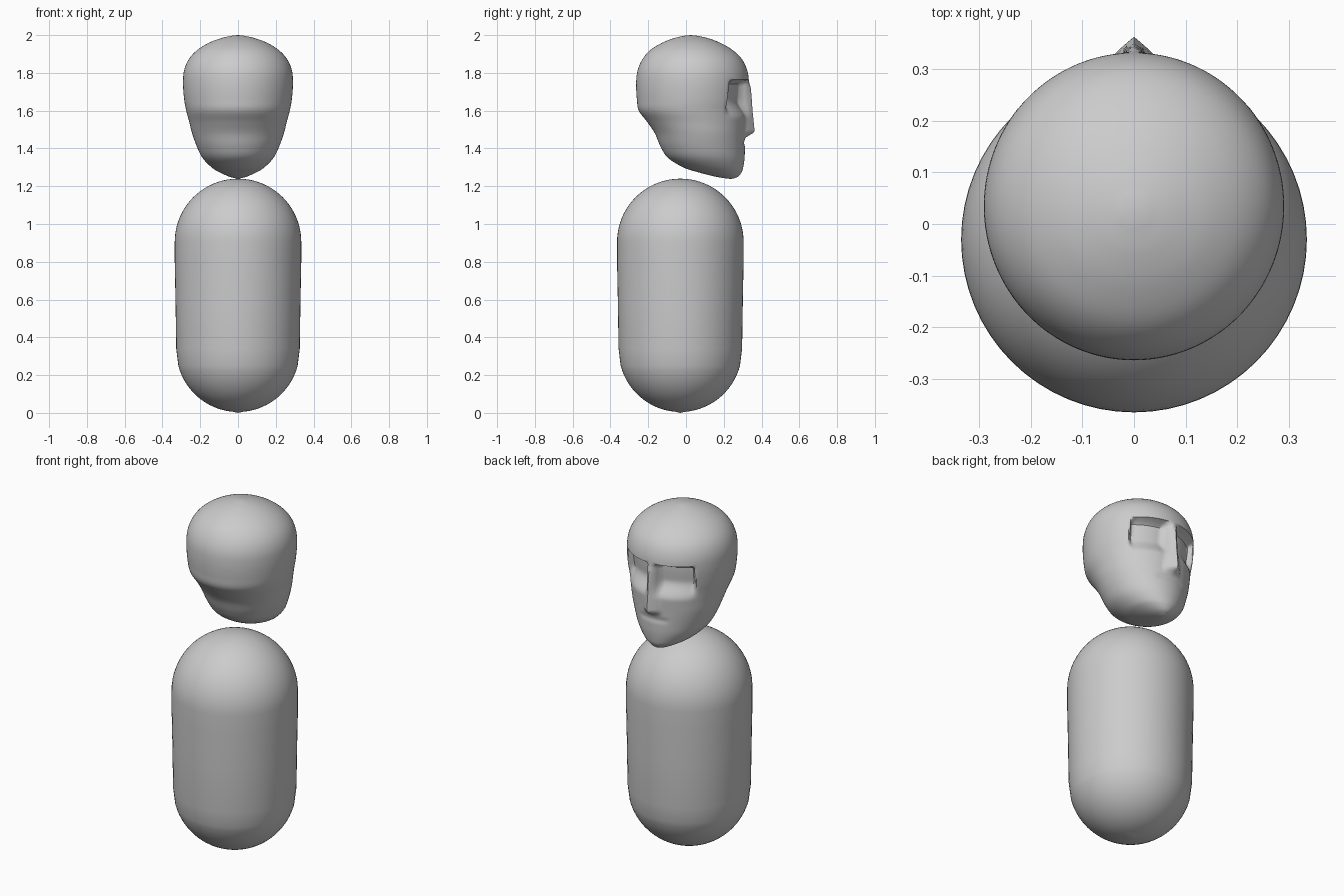
import bpy, bmesh, math

if "Cube" in bpy.data.objects:
    bpy.data.objects.remove(bpy.data.objects["Cube"])

clay = bpy.data.materials.new("clay grey")
clay.diffuse_color = (0.6, 0.6, 0.6, 1)
clay.use_nodes = True
clay.node_tree.nodes["Principled BSDF"].inputs["Base Color"].default_value = clay.diffuse_color


def clamp01(t):
    return max(0.0, min(1.0, t))


def step(a, b, v):
    t = clamp01((v - a) / (b - a))
    return t * t * (3 - 2 * t)


def loft(name, rings, bottom, top, angle):
    """Skin a stack of equal-length rings and close it with two poles."""
    bm = bmesh.new()
    loops = [[bm.verts.new(p) for p in ring] for ring in rings]
    n = len(loops[0])
    for lo, hi in zip(loops, loops[1:]):
        for i in range(n):
            j = (i + 1) % n
            bm.faces.new((lo[i], lo[j], hi[j], hi[i]))
    b, t = bm.verts.new(bottom), bm.verts.new(top)
    for i in range(n):
        j = (i + 1) % n
        bm.faces.new((b, loops[0][j], loops[0][i]))
        bm.faces.new((t, loops[-1][i], loops[-1][j]))
    mesh = bpy.data.meshes.new(name)
    bm.to_mesh(mesh)
    bm.free()
    ob = bpy.data.objects.new(name, mesh)
    bpy.context.collection.objects.link(ob)
    mesh.materials.append(clay)
    bpy.ops.object.select_all(action='DESELECT')
    ob.select_set(True)
    bpy.context.view_layer.objects.active = ob
    bpy.ops.object.shade_smooth_by_angle(angle=math.radians(angle))
    return ob


# Body: slightly tapered capsule
CY = -0.03
profile = []
for k in range(1, 17):
    a = math.radians(75) * k / 16
    profile.append((0.327 * math.sin(a), 0.335 - 0.33 * math.cos(a)))
profile += [(0.327, 0.34), (0.331, 0.6), (0.335, 0.8)]
for k in range(0, 20):
    a = math.radians(90) * k / 20
    profile.append((0.335 * math.cos(a), 0.905 + 0.335 * math.sin(a)))
N = 64
rings = [[(r * math.cos(2 * math.pi * i / N), CY + r * math.sin(2 * math.pi * i / N), z)
          for i in range(N)] for r, z in profile]
loft("body", rings, (0, CY, 0.0), (0, CY, 1.24), 40)

# Head outline: height, back y, front y, half width
outline = [
    (1.24, 0.22, 0.25, 0.008), (1.252, 0.15, 0.277, 0.05), (1.275, 0.06, 0.295, 0.10),
    (1.30, -0.015, 0.303, 0.14), (1.35, -0.095, 0.31, 0.188), (1.41, -0.135, 0.312, 0.218),
    (1.48, -0.165, 0.314, 0.243), (1.54, -0.205, 0.318, 0.258), (1.60, -0.25, 0.322, 0.274),
    (1.66, -0.26, 0.328, 0.285), (1.74, -0.264, 0.333, 0.291), (1.81, -0.257, 0.325, 0.286),
    (1.87, -0.232, 0.298, 0.262), (1.92, -0.19, 0.248, 0.217), (1.96, -0.125, 0.18, 0.153),
    (1.985, -0.06, 0.112, 0.085), (1.997, -0.005, 0.055, 0.03)]


def spline(pts, sub):
    out = []
    for i in range(len(pts) - 1):
        p0, p1, p2, p3 = (pts[max(0, min(len(pts) - 1, i + d))] for d in (-1, 0, 1, 2))
        for s in range(sub):
            t = s / sub
            out.append([0.5 * (2 * b + (c - a) * t + (2 * a - 5 * b + 4 * c - d) * t * t
                               + (3 * b - a - 3 * c + d) * t ** 3)
                        for a, b, c, d in zip(p0, p1, p2, p3)])
    return out + [list(pts[-1])]


def face_point(x, y, z):
    """Push the eye sockets in and pull the nose out on the +y side."""
    if y < 0.08:
        return (x, y, z)
    ax = abs(x)
    # socket: hard brow shelf above, gentle ramp onto the cheek below
    wide = step(0.012, 0.05, ax) * (1 - step(0.185, 0.225, ax))
    tall = step(1.555, 1.66, z) * (1 - step(1.745, 1.765, z))
    y -= 0.055 * wide * tall
    # nose: triangular ridge that widens to the tip, cut under at the base
    t = clamp01((1.75 - z) / 0.255)
    high = 0.005 + 0.043 * t
    half = 0.02 + 0.04 * t
    under = step(1.452, 1.49, z) * (1 - step(1.72, 1.77, z))
    y += high * under * max(0.0, 1 - ax / half)
    # shallow mouth line
    y -= 0.006 * math.exp(-((z - 1.43) / 0.012) ** 2) * (1 - step(0.06, 0.11, ax))
    return (x, y, z)


M = 128
rings = []
for z, back, front, half in spline(outline, 6):
    cy, ry = (back + front) / 2, (front - back) / 2
    ring = []
    for i in range(M):
        a = 2 * math.pi * i / M
        ring.append(face_point(half * math.cos(a), cy + ry * math.sin(a), z))
    rings.append(ring)
loft("head", rings, (0, 0.235, 1.239), (0, 0.025, 2.0), 45)
